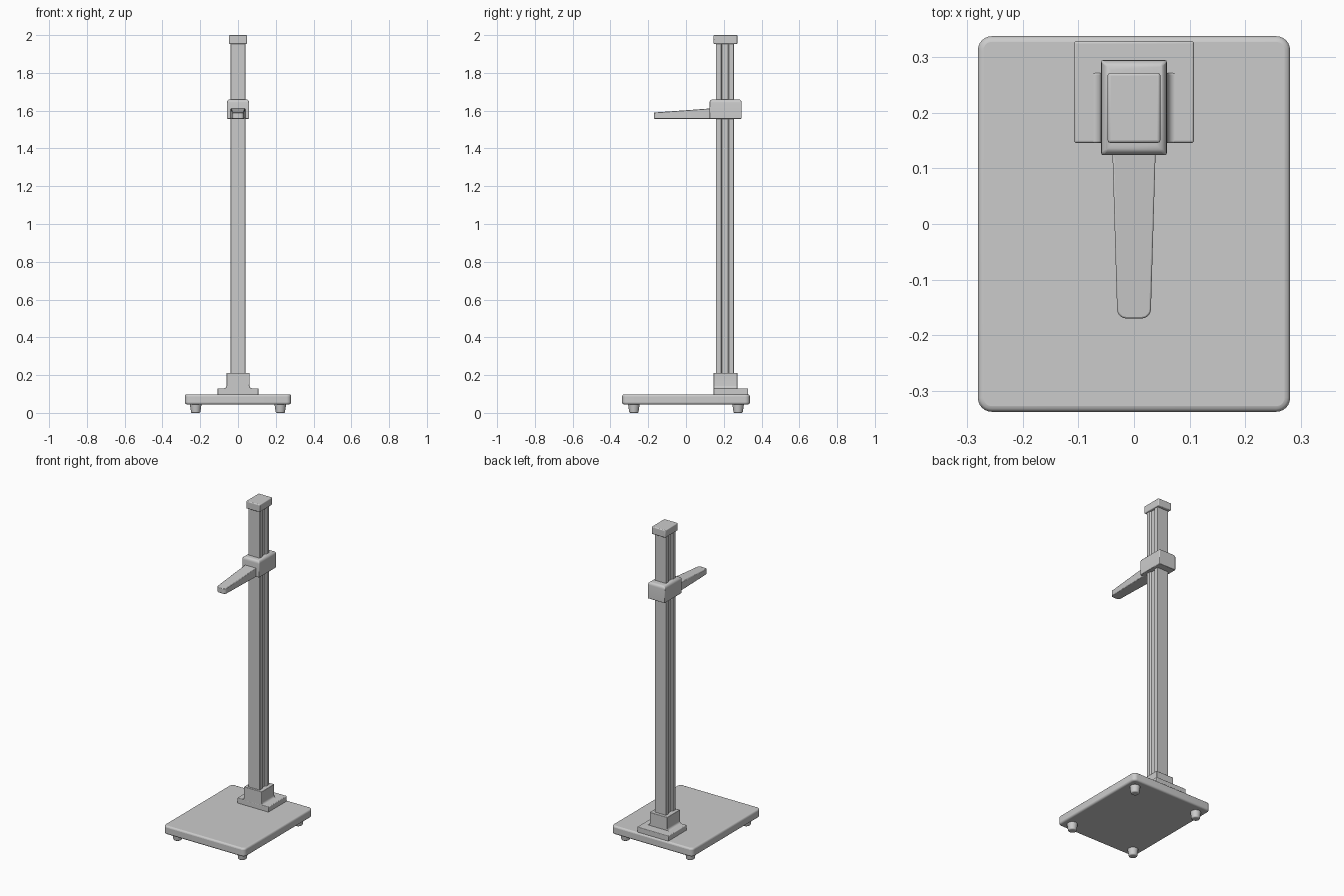
import bpy, bmesh, math
from mathutils import Vector

if "Cube" in bpy.data.objects:
    bpy.data.objects.remove(bpy.data.objects["Cube"])


def finish(name, bm, bevel=0.0, segs=3, angle=30):
    bmesh.ops.recalc_face_normals(bm, faces=bm.faces)
    me = bpy.data.meshes.new(name)
    bm.to_mesh(me)
    bm.free()
    ob = bpy.data.objects.new(name, me)
    bpy.context.collection.objects.link(ob)
    if bevel:
        m = ob.modifiers.new("bevel", 'BEVEL')
        m.width, m.segments = bevel, segs
        m.limit_method, m.angle_limit = 'ANGLE', math.radians(angle)
    bpy.ops.object.select_all(action='DESELECT')
    bpy.context.view_layer.objects.active = ob
    ob.select_set(True)
    bpy.ops.object.shade_smooth_by_angle(angle=math.radians(35))
    return ob


def prism(points, offset):
    """Extrude a closed 3D outline along an offset."""
    bm = bmesh.new()
    face = bm.faces.new([bm.verts.new(p) for p in points])
    ext = bmesh.ops.extrude_face_region(bm, geom=[face])
    verts = [v for v in ext['geom'] if isinstance(v, bmesh.types.BMVert)]
    bmesh.ops.translate(bm, verts=verts, vec=Vector(offset))
    return bm


def box(x, y0, y1, z0, z1):
    return prism([(-x, y0, z0), (x, y0, z0), (x, y1, z0), (-x, y1, z0)], (0, 0, z1 - z0))


def round_edges(bm, test, r, segs):
    edges = [e for e in bm.edges if test(e)]
    bmesh.ops.bevel(bm, geom=edges, offset=r, segments=segs, profile=0.5, affect='EDGES')


def vertical(e):
    d = e.verts[0].co - e.verts[1].co
    return abs(d.z) > 0.9 * d.length


# platform with rounded corners
bm = box(0.281, -0.338, 0.338, 0.045, 0.098)
round_edges(bm, vertical, 0.025, 6)
finish("platform", bm, 0.01)

# tapered round feet
for i, (sx, sy) in enumerate([(-1, -1), (1, -1), (-1, 1), (1, 1)]):
    bm = bmesh.new()
    bmesh.ops.create_cone(bm, cap_ends=True, segments=24, radius1=0.024, radius2=0.031, depth=0.047)
    bmesh.ops.translate(bm, verts=bm.verts, vec=(sx * 0.224, sy * 0.276, 0.0235))
    finish(f"foot_{i + 1}", bm, 0.006)

# mounting plate
finish("mounting_plate", box(0.108, 0.146, 0.329, 0.095, 0.13), 0.004)

# column socket with a fillet on each side at the foot
r = 0.014
half = [(0.061 + r - r * math.sin(a), 0.13 + r - r * math.cos(a))
        for a in [math.pi / 2 * k / 5 for k in range(6)]]
half = [(0.061 + r, 0.125)] + half + [(0.061, 0.212)]
outline = half + [(-x, z) for x, z in reversed(half)]
finish("column_socket", prism([(x, 0.146, z) for x, z in outline], (0, 0.126, 0)), 0.003, 2, 50)

# column with a groove down each side
side = [(0.039, 0.159), (0.039, 0.184), (0.031, 0.19), (0.031, 0.222), (0.039, 0.228), (0.039, 0.253)]
outline = side + [(-x, y) for x, y in reversed(side)]
finish("column", prism([(x, y, 0.13) for x, y in outline], (0, 0, 1.84)), 0.002, 2, 60)

# top cap
finish("top_cap", box(0.0475, 0.146, 0.272, 1.953, 2.0), 0.005)

# sliding head, softened around the top
bm = box(0.059, 0.124, 0.295, 1.557, 1.66)
round_edges(bm, lambda e: all(v.co.z > 1.65 for v in e.verts), 0.018, 5)
finish("sliding_head", bm, 0.003, 2, 50)

# measuring arm, tapering forward to a rounded tip
bm = prism([(-0.039, 0.135, 1.557), (-0.03, -0.17, 1.557), (0.03, -0.17, 1.557), (0.039, 0.135, 1.557)],
           (0, 0, 0.033))
for v in bm.verts:
    if v.co.z > 1.58 and v.co.y > 0:
        v.co.z = 1.612
round_edges(bm, lambda e: vertical(e) and e.verts[0].co.y < 0, 0.016, 5)
finish("measuring_arm", bm, 0.003, 2, 50)
